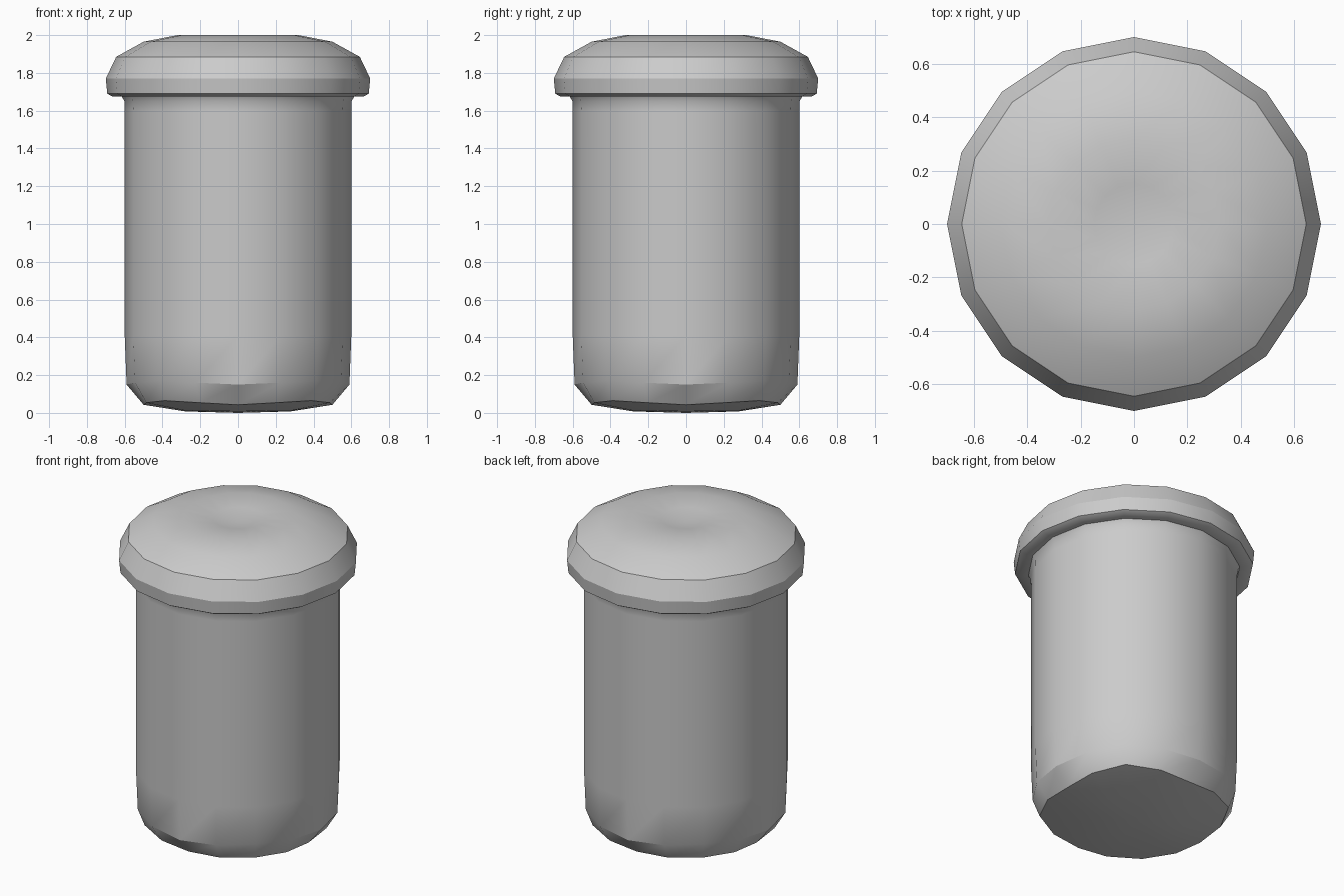
import bpy, bmesh, math

if "Cube" in bpy.data.objects:
    bpy.data.objects.remove(bpy.data.objects["Cube"])

SIDES = 16


def lathe(name, rings, bottom_z, top_z):
    """Closed 16-sided shell; each ring is (radius, z, extra radius and extra z on the diagonals)."""
    bm = bmesh.new()
    loops = []
    for r, z, dr, dz in rings:
        loop = []
        for i in range(SIDES):
            a = 2 * math.pi * i / SIDES
            k = math.sin(2 * a) ** 2
            rr = r + dr * k
            loop.append(bm.verts.new((rr * math.cos(a), rr * math.sin(a), z + dz * k)))
        loops.append(loop)
    for lo, hi in zip(loops, loops[1:]):
        for i in range(SIDES):
            j = (i + 1) % SIDES
            bm.faces.new((lo[i], lo[j], hi[j], hi[i]))
    base = bm.verts.new((0, 0, bottom_z))
    top = bm.verts.new((0, 0, top_z))
    for i in range(SIDES):
        j = (i + 1) % SIDES
        bm.faces.new((base, loops[0][j], loops[0][i]))
        bm.faces.new((top, loops[-1][i], loops[-1][j]))
    me = bpy.data.meshes.new(name)
    bm.to_mesh(me)
    bm.free()
    ob = bpy.data.objects.new(name, me)
    bpy.context.collection.objects.link(ob)
    bpy.ops.object.select_all(action='DESELECT')
    ob.select_set(True)
    bpy.context.view_layer.objects.active = ob
    bpy.ops.object.shade_smooth_by_angle(angle=math.radians(30))
    return ob


# rounded base, straight body, overhanging rim and dimpled top in one shell
lathe("lidded_canister", [
    (0.28, 0.008, 0.02, 0.005),
    (0.50, 0.043, 0.05, 0.022),
    (0.59, 0.15, 0.0, 0.02),
    (0.60, 0.41, 0.0, 0.0),
    (0.60, 1.60, 0.0, 0.0),
    (0.602, 1.65, 0.0, 0.0),
    (0.615, 1.675, 0.0, 0.0),
    (0.665, 1.675, 0.0, 0.0),
    (0.692, 1.69, 0.0, 0.0),
    (0.70, 1.77, 0.0, 0.0),
    (0.645, 1.885, 0.0, 0.0),
    (0.50, 1.965, 0.0, 0.0),
    (0.32, 2.00, 0.0, 0.0),
    (0.15, 1.985, 0.0, 0.0),
], 0.0, 1.96)
